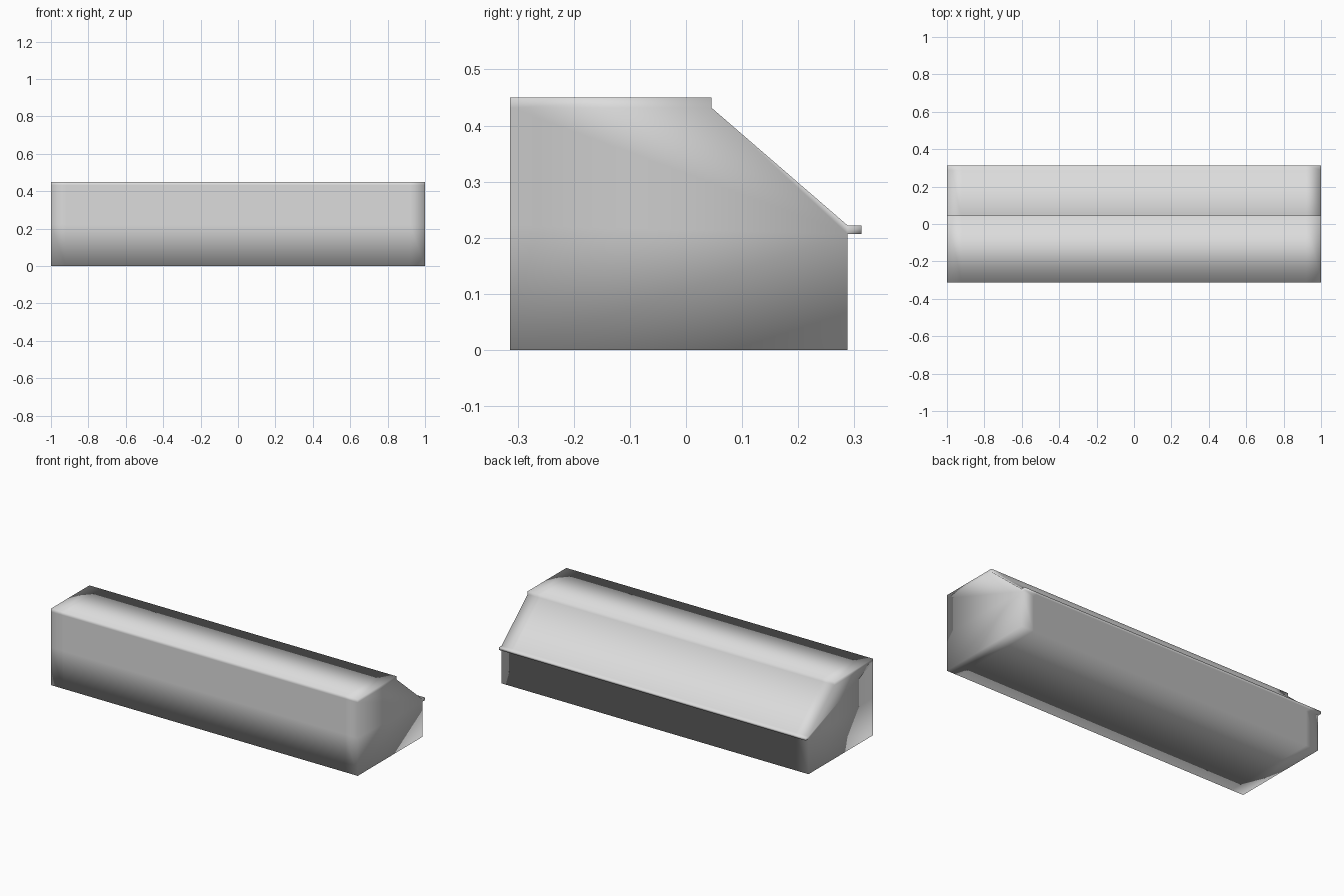
import bpy, bmesh

if "Cube" in bpy.data.objects:
    bpy.data.objects.remove(bpy.data.objects["Cube"])

# One plain light grey finish
grey = bpy.data.materials.new("light_grey")
grey.diffuse_color = (0.72, 0.72, 0.72, 1)
grey.use_nodes = True
grey.node_tree.nodes["Principled BSDF"].inputs["Base Color"].default_value = grey.diffuse_color

# Side profile (y, z): base, rear eave, sloped back, top curb, front wall
profile = [(-0.314, 0), (0.288, 0), (0.288, 0.207), (0.313, 0.207),
           (0.313, 0.222), (0.288, 0.222), (0.045, 0.432), (0.045, 0.45),
           (-0.314, 0.45), (-0.314, 0.432), (-0.314, 0.222)]
# End cap panels: base, sloped upper part, top band, eave
panels = [(0, 1, 2, 10), (10, 2, 5, 6, 9), (9, 6, 7, 8), (2, 3, 4, 5)]
# Stations along the length, with holding loops close to the ends
stations = [-1, -0.92, 0.92, 1]

bm = bmesh.new()
rings = [[bm.verts.new((x, y, z)) for y, z in profile] for x in stations]
n = len(profile)

# Long walls between stations
for a, b in zip(rings, rings[1:]):
    for i in range(n):
        j = (i + 1) % n
        bm.faces.new((a[i], a[j], b[j], b[i]))

# Both end caps
for ring in (rings[0], rings[-1]):
    for panel in panels:
        bm.faces.new([ring[i] for i in panel])

bmesh.ops.recalc_face_normals(bm, faces=bm.faces[:])
for face in bm.faces:
    face.smooth = True

mesh = bpy.data.meshes.new("sloped_housing")
bm.to_mesh(mesh)
bm.free()
mesh.materials.append(grey)
housing = bpy.data.objects.new("sloped_housing", mesh)
bpy.context.collection.objects.link(housing)
